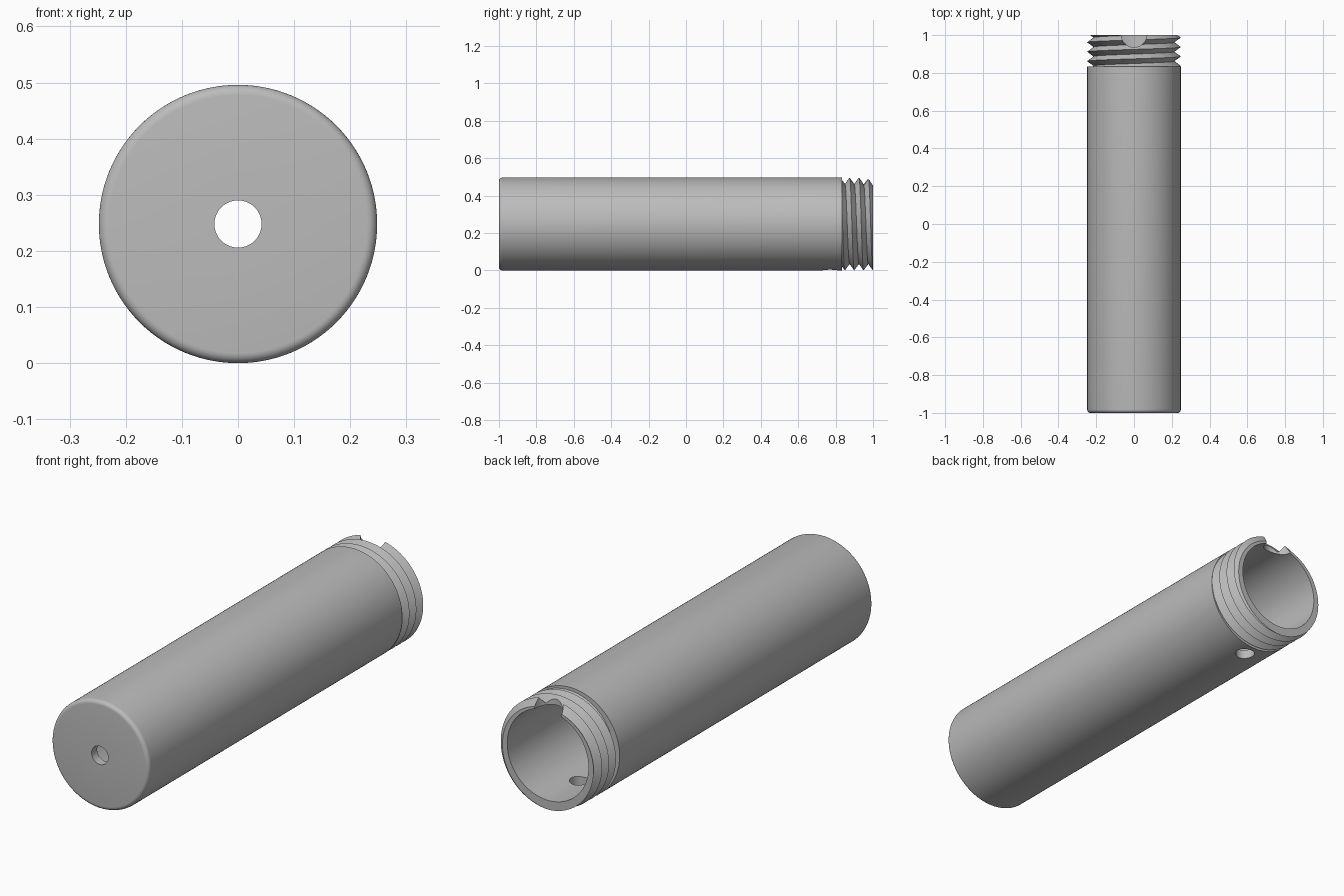
import bpy
import bmesh
from math import sin, cos, pi, radians

if "Cube" in bpy.data.objects:
    bpy.data.objects.remove(bpy.data.objects["Cube"])

SEGMENTS = 128
RADIUS, BORE, ROOT, HOLE = 0.248, 0.206, 0.214, 0.042
SHOULDER, END, CAP = 0.835, 1.0, -0.96
PITCH, CREST_START = 0.05, 0.862
FILLET = 0.018

metal = bpy.data.materials.new("grey metal")
metal.use_nodes = True
grey = (0.5, 0.5, 0.5, 1)
metal.diffuse_color = grey
metal.node_tree.nodes["Principled BSDF"].inputs["Base Color"].default_value = grey


def thread_radius(y, turn):
    """Pointed V thread: full radius on the crest, root radius midway."""
    phase = ((y - CREST_START) / PITCH - turn) % 1
    return ROOT + (RADIUS - ROOT) * abs(2 * phase - 1)


def thread_row(half_turn):
    """One crest or root line, trimmed at the shoulder and the open end."""
    def row(turn):
        y = CREST_START + PITCH * (half_turn / 2 + turn)
        y = min(max(y, SHOULDER), END)
        return y, thread_radius(y, turn)
    return row


def ring(y, r):
    return lambda turn: (y, r)


# Closed profile: bore, cap hole, rounded front edge, barrel, thread
rows = [ring(END, BORE), ring(CAP, BORE), ring(CAP, HOLE), ring(-1, HOLE)]
for i in range(7):
    a = i / 6 * pi / 2
    rows.append(ring(-1 + FILLET * (1 - cos(a)), RADIUS - FILLET * (1 - sin(a))))
rows.append(ring(SHOULDER, RADIUS))
rows += [thread_row(k) for k in range(-4, 8)]
rows.append(rows[0])

# Barrel with threaded end
bm = bmesh.new()
grid = []
for row in rows:
    line = []
    for s in range(SEGMENTS + 1):
        turn = s / SEGMENTS
        y, r = row(turn)
        a = pi - 2 * pi * turn
        line.append(bm.verts.new((r * cos(a), y, RADIUS + r * sin(a))))
    grid.append(line)
for lower, upper in zip(grid, grid[1:]):
    for s in range(SEGMENTS):
        bm.faces.new((lower[s], lower[s + 1], upper[s + 1], upper[s]))
bmesh.ops.remove_doubles(bm, verts=bm.verts, dist=0.00002)
bmesh.ops.recalc_face_normals(bm, faces=bm.faces)
mesh = bpy.data.meshes.new("threaded_tube")
bm.to_mesh(mesh)
bm.free()
mesh.materials.append(metal)
tube = bpy.data.objects.new("threaded_tube", mesh)
bpy.context.collection.objects.link(tube)


def drill(name, radius, y, z):
    """Cut a vertical round hole through one wall of the tube."""
    bpy.ops.mesh.primitive_cylinder_add(vertices=48, radius=radius, depth=0.2,
                                        location=(0, y, z))
    cutter = bpy.context.object
    cutter.name = name
    cutter.hide_render = True
    cutter.data.materials.append(metal)
    cut = tube.modifiers.new(name, "BOOLEAN")
    cut.operation = "DIFFERENCE"
    cut.solver = "EXACT"
    cut.object = cutter
    bpy.ops.object.select_all(action="DESELECT")
    tube.select_set(True)
    bpy.context.view_layer.objects.active = tube
    bpy.ops.object.modifier_apply(modifier=name)
    bpy.data.objects.remove(cutter)


# Half-round notch in the top of the rim, vent hole underneath
drill("rim_notch", 0.068, 1.004, 2 * RADIUS)
drill("vent_hole", 0.042, 0.77, 0)

bpy.ops.object.shade_smooth_by_angle(angle=radians(30))
